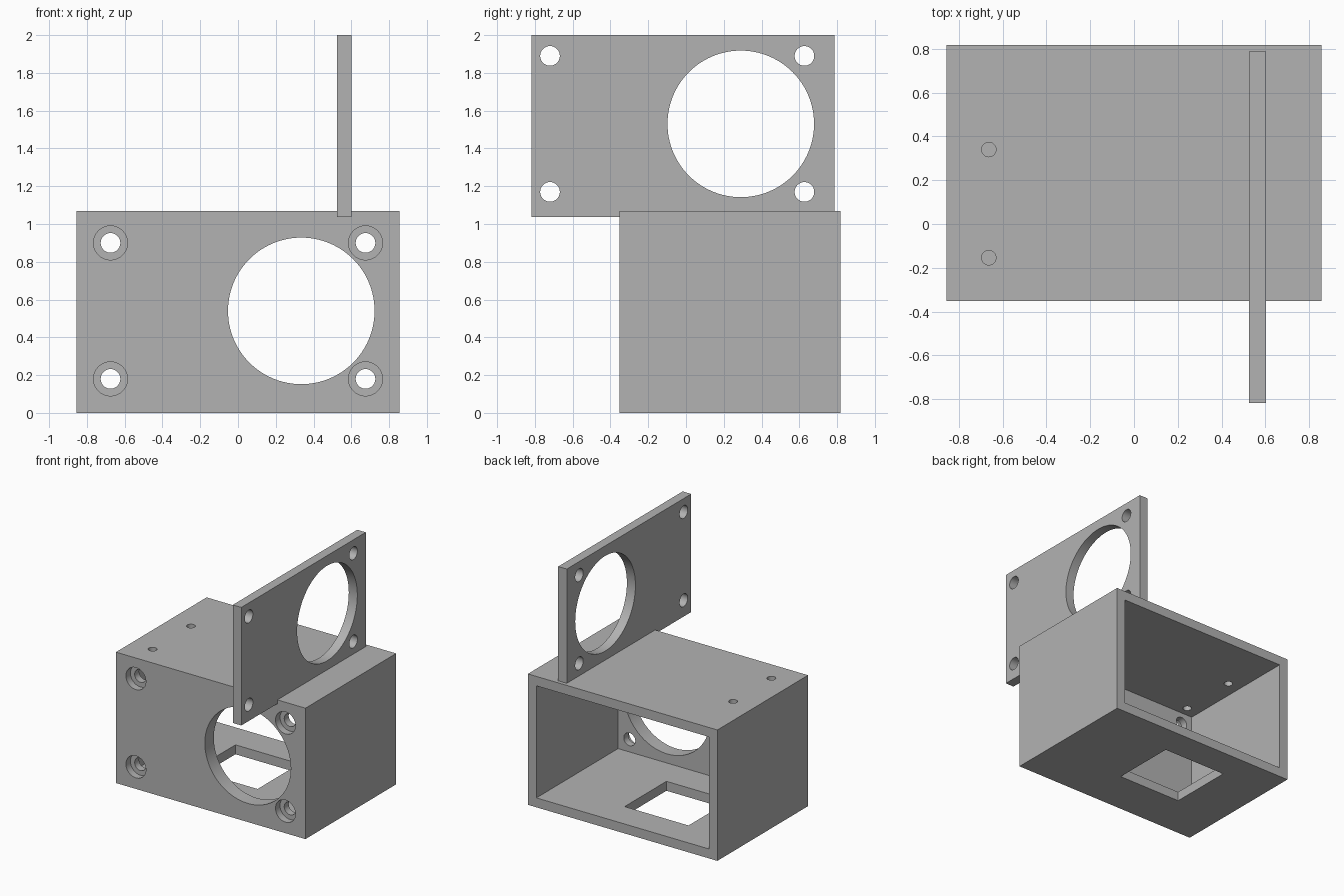
import bpy
import math
from mathutils import Matrix, Vector

if "Cube" in bpy.data.objects:
    bpy.data.objects.remove(bpy.data.objects["Cube"], do_unlink=True)

# Single plain grey material
grey = bpy.data.materials.new("plain_grey")
grey.use_nodes = True
colour = (0.45, 0.45, 0.45, 1.0)
grey.diffuse_color = colour
grey.node_tree.nodes["Principled BSDF"].inputs["Base Color"].default_value = colour

WALL = 0.077          # side, floor and roof thickness
FRONT_WALL = 0.116    # thicker front plate
OVER = 0.05           # how far cutters overshoot


def block(name, low, high):
    """Box between two opposite corners."""
    low, high = Vector(low), Vector(high)
    bpy.ops.mesh.primitive_cube_add(size=1)
    ob = bpy.context.object
    ob.name = name
    ob.data.transform(Matrix.Translation((low + high) / 2)
                      @ Matrix.Diagonal((high - low).to_4d()))
    return ob


def rod(axis, centre, radius, length, sides=48):
    """Cylinder along the given axis, used for round holes."""
    bpy.ops.mesh.primitive_cylinder_add(vertices=sides, radius=radius, depth=length)
    ob = bpy.context.object
    turn = {"X": Matrix.Rotation(math.pi / 2, 4, "Y"),
            "Y": Matrix.Rotation(math.pi / 2, 4, "X"),
            "Z": Matrix.Identity(4)}[axis]
    ob.data.transform(Matrix.Translation(centre) @ turn)
    return ob


def carve(body, cutters):
    """Subtract every cutter from the body and discard the cutters."""
    for cutter in cutters:
        mod = body.modifiers.new("cut", "BOOLEAN")
        mod.operation = "DIFFERENCE"
        mod.solver = "EXACT"
        mod.object = cutter
        bpy.ops.object.select_all(action="DESELECT")
        bpy.context.view_layer.objects.active = body
        body.select_set(True)
        bpy.ops.object.modifier_apply(modifier=mod.name)
        bpy.data.objects.remove(cutter, do_unlink=True)
    body.data.materials.clear()
    body.data.materials.append(grey)
    bpy.ops.object.shade_smooth_by_angle(angle=math.radians(30))


# Housing: box open at the back
half_x, front, back, top = 0.855, -0.352, 0.817, 1.068
housing = block("housing", (-half_x, front, 0), (half_x, back, top))
cuts = [block("cavity", (-half_x + WALL, front + FRONT_WALL, WALL),
              (half_x - WALL, back + OVER, top - WALL))]

# Rectangular window in the floor
cuts.append(block("floor_window", (-0.42, 0.028, -OVER), (0.157, 0.567, WALL + OVER)))

# Large round opening and counterbored screw holes in the front
cuts.append(rod("Y", (0.335, front, 0.54), 0.388, 0.4, 96))
BORE_DEPTH = 0.058
for x in (-0.675, 0.675):
    for z in (0.18, 0.9):
        cuts.append(rod("Y", (x, front, z), 0.09, 2 * BORE_DEPTH))
        cuts.append(rod("Y", (x, front, z), 0.052, 0.4))

# Two small holes in the roof
for y in (-0.154, 0.34):
    cuts.append(rod("Z", (-0.663, y, top), 0.033, 0.3, 32))
carve(housing, cuts)

# Upright cover plate standing on the roof
plate = block("cover_plate", (0.525, -0.817, 1.037), (0.602, 0.787, 2.0))
mid = 0.563
cuts = [rod("X", (mid, 0.29, 1.53), 0.388, 0.3, 96)]
for y in (-0.72, 0.627):
    for z in (1.17, 1.89):
        cuts.append(rod("X", (mid, y, z), 0.052, 0.3))
carve(plate, cuts)
